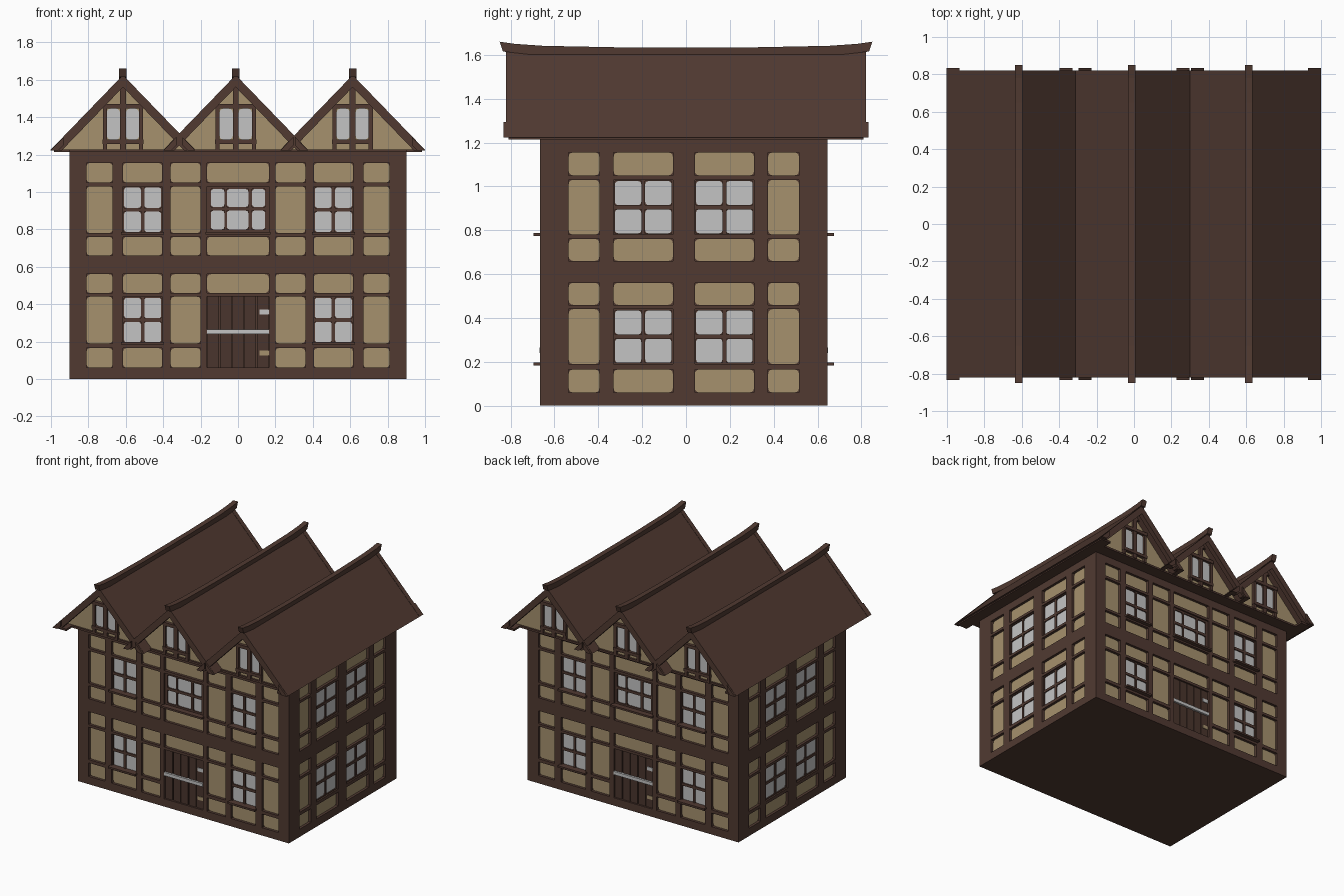
import bpy, bmesh, math
from mathutils import Matrix, Vector

if "Cube" in bpy.data.objects:
    bpy.data.objects.remove(bpy.data.objects["Cube"])


def material(name, rgb):
    m = bpy.data.materials.new(name)
    m.diffuse_color = (*rgb, 1)
    m.use_nodes = True
    m.node_tree.nodes["Principled BSDF"].inputs["Base Color"].default_value = m.diffuse_color
    return m


TIMBER = material("brown timber", (0.082, 0.042, 0.031))
DOOR = material("dark door wood", (0.068, 0.035, 0.026))
PLASTER = material("tan plaster", (0.38, 0.285, 0.155))
GLASS = material("pale grey glass", (0.55, 0.55, 0.55))


class Part:
    """Collects prisms in one mesh. Local frame: u right, d outward (-y), z up."""
    def __init__(self, name, mat, matrix=Matrix()):
        self.name, self.mat, self.matrix, self.bm = name, mat, matrix, bmesh.new()

    def prism(self, pts, vec):
        bm = self.bm
        face = bm.faces.new([bm.verts.new(p) for p in pts])
        ext = bmesh.ops.extrude_face_region(bm, geom=[face], use_keep_orig=True)
        new = [g for g in ext["geom"] if isinstance(g, bmesh.types.BMVert)]
        bmesh.ops.translate(bm, verts=new, vec=Vector(vec))

    def box(self, u0, u1, d0, d1, z0, z1):
        self.prism([(u0, -d0, z0), (u1, -d0, z0), (u1, -d0, z1), (u0, -d0, z1)],
                   (0, d0 - d1, 0))

    def plate(self, u0, u1, z0, z1, d, r=0.02, t=0.005):
        pts = []
        for cu, cz, a in ((u1 - r, z0 + r, -90), (u1 - r, z1 - r, 0),
                          (u0 + r, z1 - r, 90), (u0 + r, z0 + r, 180)):
            for k in (0, 30, 60, 90):
                w = math.radians(a + k)
                pts.append((cu + r * math.cos(w), -d, cz + r * math.sin(w)))
        self.prism(pts, (0, -t, 0))

    def finish(self):
        bmesh.ops.recalc_face_normals(self.bm, faces=self.bm.faces[:])
        self.bm.transform(self.matrix)
        me = bpy.data.meshes.new(self.name)
        self.bm.to_mesh(me)
        self.bm.free()
        me.materials.append(self.mat)
        bpy.context.collection.objects.link(bpy.data.objects.new(self.name, me))


def gaps(spans, lo, hi):
    """Intervals between lo and hi not covered by the sorted spans."""
    out = []
    for a, b in spans:
        if a - lo > 1e-4:
            out.append((lo, a))
        lo = b
    if hi - lo > 1e-4:
        out.append((lo, hi))
    return out


TOP, REC = 1.22, 0.025
ROWS = [(0.06, 0.165), (0.19, 0.44), (0.46, 0.56),
        (0.66, 0.76), (0.78, 1.03), (1.05, 1.155)]
TALL = (ROWS[1], ROWS[4])


def facade(label, half, dist, cols, angle, sills):
    """cols: (u0, u1, kind) with kind plain, window or door."""
    m = Matrix.Translation((0, -0.01, 0)) @ Matrix.Rotation(math.radians(angle), 4, 'Z')
    frame = Part(label + "_timber_frame", TIMBER, m)
    plaster = Part(label + "_plaster_panels", PLASTER, m)
    glass = Part(label + "_window_panes", GLASS, m)
    back = dist - REC
    for a, b in gaps([c[:2] for c in cols], -half, half):       # posts
        frame.box(a, b, back - 0.01, dist, 0, TOP)
    for a, b, kind in cols:
        cells = [(0.06, 0.44)] + ROWS[2:] if kind == "door" else ROWS
        for z0, z1 in gaps(cells, 0, TOP):                      # rails
            frame.box(a, b, back - 0.01, dist, z0, z1)
        for z0, z1 in cells:
            if kind == "door" and z0 < 0.1:
                door(label, m, a, b, z0, z1, back)
            elif kind != "plain" and (z0, z1) in TALL:
                if kind == "door":                              # three-light window
                    us = [(-0.145, -0.073), (-0.06, 0.055), (0.075, 0.145)]
                    zs = [(0.80, 0.90), (0.92, 1.015)]
                else:
                    c, h = (a + b) / 2, (z0 + z1) / 2
                    us = [(a + 0.006, c - 0.009), (c + 0.009, b - 0.006)]
                    zs = [(z0 + 0.006, h - 0.01), (h + 0.01, z1 - 0.006)]
                for u0, u1 in us:
                    for y0, y1 in zs:
                        glass.plate(u0, u1, y0, y1, back, 0.014)
                    for y0, y1 in gaps(zs, z0, z1):             # glazing bars
                        frame.box(u0, u1, back, dist - 0.012, y0, y1)
                for u0, u1 in gaps(us, a, b):
                    frame.box(u0, u1, back, dist - 0.012, z0, z1)
                if sills:
                    frame.box(a - 0.01, b + 0.01, back, dist + 0.03, z0 - 0.007, z0 + 0.007)
            else:
                plaster.plate(a, b, z0, z1, back)
    for p in (frame, plaster, glass):
        p.finish()


def door(label, m, a, b, z0, z1, back):
    planks = Part(label + "_door_planks", DOOR, m)
    w = (b - a) / 5
    for i in range(5):
        planks.box(a + i * w + 0.003, a + (i + 1) * w - 0.003, back, back + 0.012, z0, z1)
    planks.finish()
    bar = Part(label + "_door_bar_and_hinges", GLASS, m)
    bar.box(a, b, back, back + 0.027, 0.24, 0.265)
    bar.box(b - 0.05, b, back, back + 0.017, 0.345, 0.372)
    bar.finish()
    plate = Part(label + "_door_lower_hinge", PLASTER, m)
    plate.box(b - 0.05, b, back, back + 0.017, 0.125, 0.152)
    plate.finish()


# Core of the house, just behind the timber frame
core = Part("house_core", TIMBER)
core.box(-0.875, 0.875, -0.62, 0.64, 0, TOP)
core.finish()

# Four timber-framed walls
half = [(0.20, 0.36, "plain"), (0.405, 0.615, "window"), (0.67, 0.81, "plain")]
long_cols = [(-b, -a, k) for a, b, k in reversed(half)] + [(-0.165, 0.165, "door")] + half
half = [(0.05, 0.32, "window"), (0.385, 0.525, "plain")]
short_cols = [(-b, -a, k) for a, b, k in reversed(half)] + half
facade("front", 0.9, 0.655, long_cols, 0, True)
facade("back", 0.9, 0.655, long_cols, 180, True)
facade("right", 0.655, 0.9, short_cols, 90, False)
facade("left", 0.655, 0.9, short_cols, 270, False)

# Flat boards under the roof
soffit = Part("soffit", TIMBER)
soffit.box(-0.985, 0.985, -0.74, 0.74, 1.213, 1.228)
for s in (-1, 1):
    x = sorted((s * 0.90, s * 0.985))
    soffit.box(*x, -0.81, 0.81, 1.213, 1.228)
soffit.finish()

EAVE, APEX, HW, GD = 1.222, 1.622, 0.387, 0.725


def chevron(part, cx, t, y0, y1, lift=0.0):
    """Roof-shaped band of horizontal thickness t."""
    k = (APEX - EAVE) / HW
    for s in (-1, 1):
        pts = [(0, APEX + lift), (s * HW, EAVE + lift), (s * (HW - t), EAVE), (0, APEX - t * k)]
        part.prism([(cx + x, y0, z) for x, z in pts], (0, y1 - y0, 0))


for cx, side in ((-0.615, "left"), (-0.012, "middle"), (0.613, "right")):
    # Attic body whose ends are the plaster gables
    attic = Part(side + "_gable_wall", PLASTER)
    attic.prism([(cx - 0.36, -GD, EAVE), (cx + 0.36, -GD, EAVE), (cx, -GD, 1.597)], (0, 2 * GD, 0))
    attic.finish()
    # Roof slopes, barge boards and their flared feet
    roof = Part(side + "_roof_slopes", TIMBER)
    chevron(roof, cx, 0.035, -0.815, 0.815)
    roof.finish()
    barge = Part(side + "_barge_boards", TIMBER)
    for e in (-1, 1):
        chevron(barge, cx, 0.06, e * 0.785, e * 0.82, 0.003)
        for s in (-1, 1):
            pts = [(s * HW, EAVE), (s * 0.317, 1.294), (s * 0.317, 1.25), (s * 0.345, EAVE)]
            barge.prism([(cx + x, e * 0.80, z) for x, z in pts], (0, e * 0.033, 0))
    barge.finish()
    # Ridge beam with upturned ends
    ridge = Part(side + "_ridge_beam", TIMBER)
    top = [(-0.85, 1.66), (-0.78, 1.65), (-0.65, 1.641), (-0.3, 1.634)]
    prof = [(-0.835, 1.615)] + top + [(-y, z) for y, z in reversed(top)] + [(0.835, 1.615), (0.7, 1.60), (-0.7, 1.60)]
    ridge.prism([(cx - 0.02, y, z) for y, z in prof], (0.04, 0, 0))
    ridge.finish()
    # Gable windows and studs at both ends
    for end, angle, u in (("front", 0, cx), ("back", 180, -cx)):
        m = Matrix.Rotation(math.radians(angle), 4, 'Z')
        studs = Part(f"{side}_{end}_gable_studs", TIMBER, m)
        panes = Part(f"{side}_{end}_gable_panes", GLASS, m)
        f = GD + 0.02
        studs.box(u - 0.016, u + 0.016, GD, f, EAVE, 1.58)
        studs.box(u - 0.11, u + 0.11, GD, f + 0.004, 1.445, 1.47)
        studs.box(u - 0.11, u + 0.11, GD, f + 0.004, 1.257, 1.28)
        studs.prism([(u - 0.05, -GD, 1.545), (u + 0.05, -GD, 1.545), (u, -GD, 1.6)], (0, -0.02, 0))
        for s in (-1, 1):
            a, b = sorted((u + s * 0.086, u + s * 0.108))
            studs.box(a, b, GD, f, EAVE, 1.46)
            a, b = sorted((u + s * 0.016, u + s * 0.086))
            panes.plate(a, b, 1.28, 1.445, GD, 0.02)
        studs.finish()
        panes.finish()
